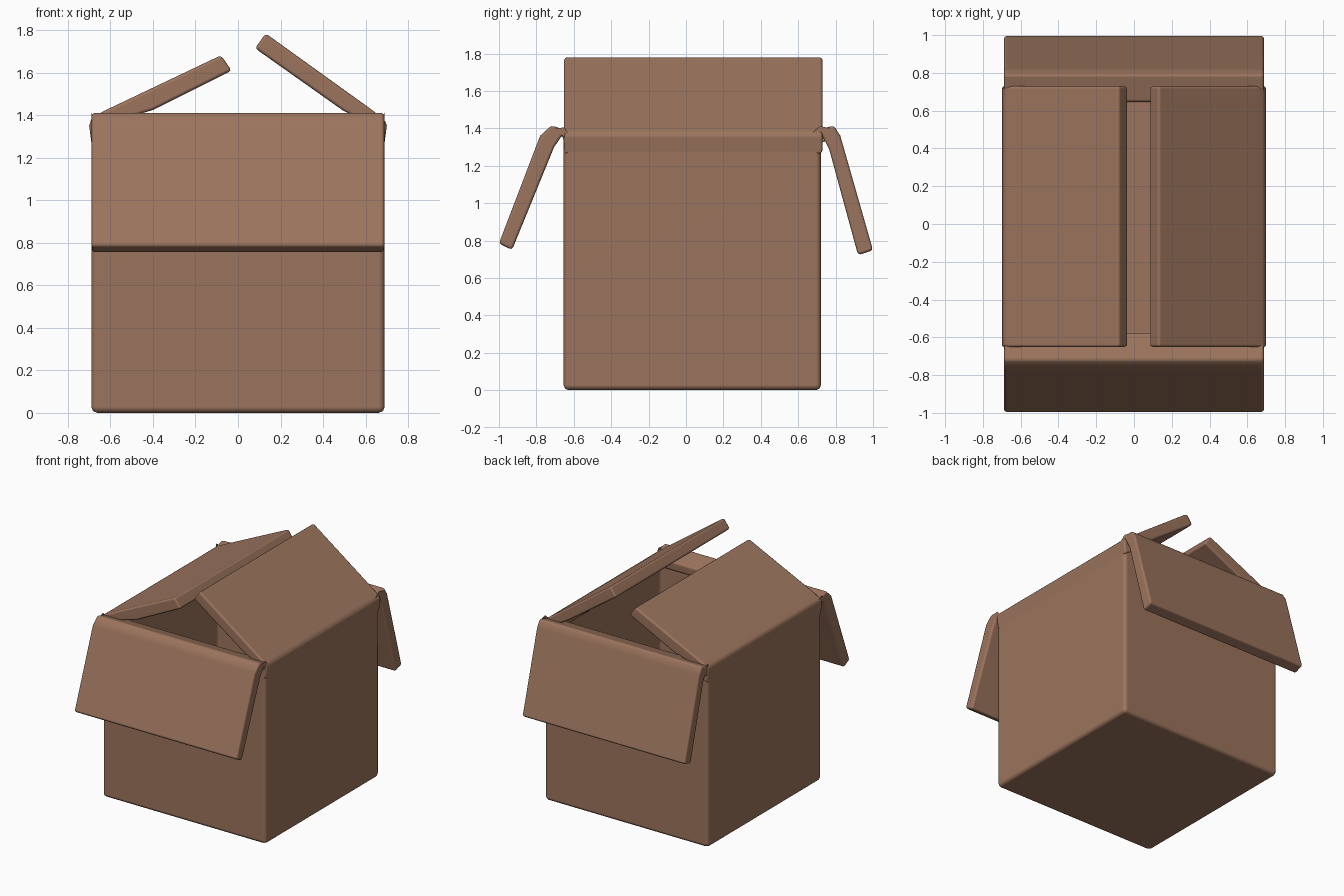
import bpy, bmesh

if "Cube" in bpy.data.objects:
    bpy.data.objects.remove(bpy.data.objects["Cube"])

# single cardboard colour
card = bpy.data.materials.new("cardboard brown")
card.diffuse_color = (0.33, 0.175, 0.11, 1)
card.use_nodes = True
card.node_tree.nodes["Principled BSDF"].inputs["Base Color"].default_value = card.diffuse_color


def finish(name, bm, width):
    """Turn a bmesh into a named object with rounded edges and smooth shading."""
    bmesh.ops.recalc_face_normals(bm, faces=bm.faces)
    me = bpy.data.meshes.new(name)
    bm.to_mesh(me)
    bm.free()
    ob = bpy.data.objects.new(name, me)
    bpy.context.collection.objects.link(ob)
    me.materials.append(card)
    bev = ob.modifiers.new("soft edges", 'BEVEL')
    bev.width = width
    bev.segments = 2
    bev.limit_method = 'ANGLE'
    bev.angle_limit = 0.6
    me.shade_smooth()
    wn = ob.modifiers.new("clean shading", 'WEIGHTED_NORMAL')
    wn.weight = 60
    return ob


def flap(name, profile, axis, lo, hi):
    """Extrude a (u, z) profile along axis 'x' or 'y'."""
    bm = bmesh.new()
    place = (lambda u, z, t: (t, u, z)) if axis == 'x' else (lambda u, z, t: (u, t, z))
    a = [bm.verts.new(place(u, z, lo)) for u, z in profile]
    b = [bm.verts.new(place(u, z, hi)) for u, z in profile]
    bm.faces.new(a)
    bm.faces.new(b[::-1])
    n = len(a)
    for i in range(n):
        j = (i + 1) % n
        bm.faces.new((a[i], a[j], b[j], b[i]))
    return finish(name, bm, 0.015)


# hollow open-topped body
X, Y0, Y1, TOP, WALL = 0.69, -0.655, 0.722, 1.365, 0.08
bm = bmesh.new()
bmesh.ops.create_cube(bm, size=1)
for v in bm.verts:
    v.co = (v.co.x * 2 * X, (Y0 + Y1) / 2 + v.co.y * (Y1 - Y0), (v.co.z + 0.5) * TOP)
lid = max(bm.faces, key=lambda f: f.calc_center_median().z)
bmesh.ops.inset_region(bm, faces=[lid], thickness=WALL)
ext = bmesh.ops.extrude_discrete_faces(bm, faces=[lid])
for v in ext["faces"][0].verts:
    v.co.z = WALL
finish("box_body", bm, 0.03)

# side flaps folded half shut, left one lower than the right one
flap("left_flap", [(-0.688, 1.26), (-0.70, 1.35), (-0.688, 1.39), (-0.61, 1.43),
                   (-0.08, 1.682), (-0.03, 1.61), (-0.40, 1.425), (-0.60, 1.365),
                   (-0.615, 1.30)], 'y', -0.652, 0.73)
flap("right_flap", [(0.688, 1.26), (0.70, 1.35), (0.69, 1.38), (0.61, 1.44),
                    (0.13, 1.785), (0.08, 1.715), (0.49, 1.425), (0.60, 1.365),
                    (0.615, 1.30)], 'y', -0.652, 0.73)

# front and back flaps folded out and hanging down
flap("front_flap", [(-0.58, 1.30), (-0.575, 1.37), (-0.72, 1.415), (-0.78, 1.36),
                    (-1.0, 0.785), (-0.93, 0.75), (-0.705, 1.30), (-0.66, 1.365),
                    (-0.65, 1.30)], 'x', -0.688, 0.688)
flap("back_flap", [(0.645, 1.30), (0.645, 1.375), (0.79, 1.415), (0.825, 1.36),
                   (1.0, 0.748), (0.92, 0.722), (0.765, 1.29), (0.725, 1.365),
                   (0.715, 1.30)], 'x', -0.688, 0.688)
